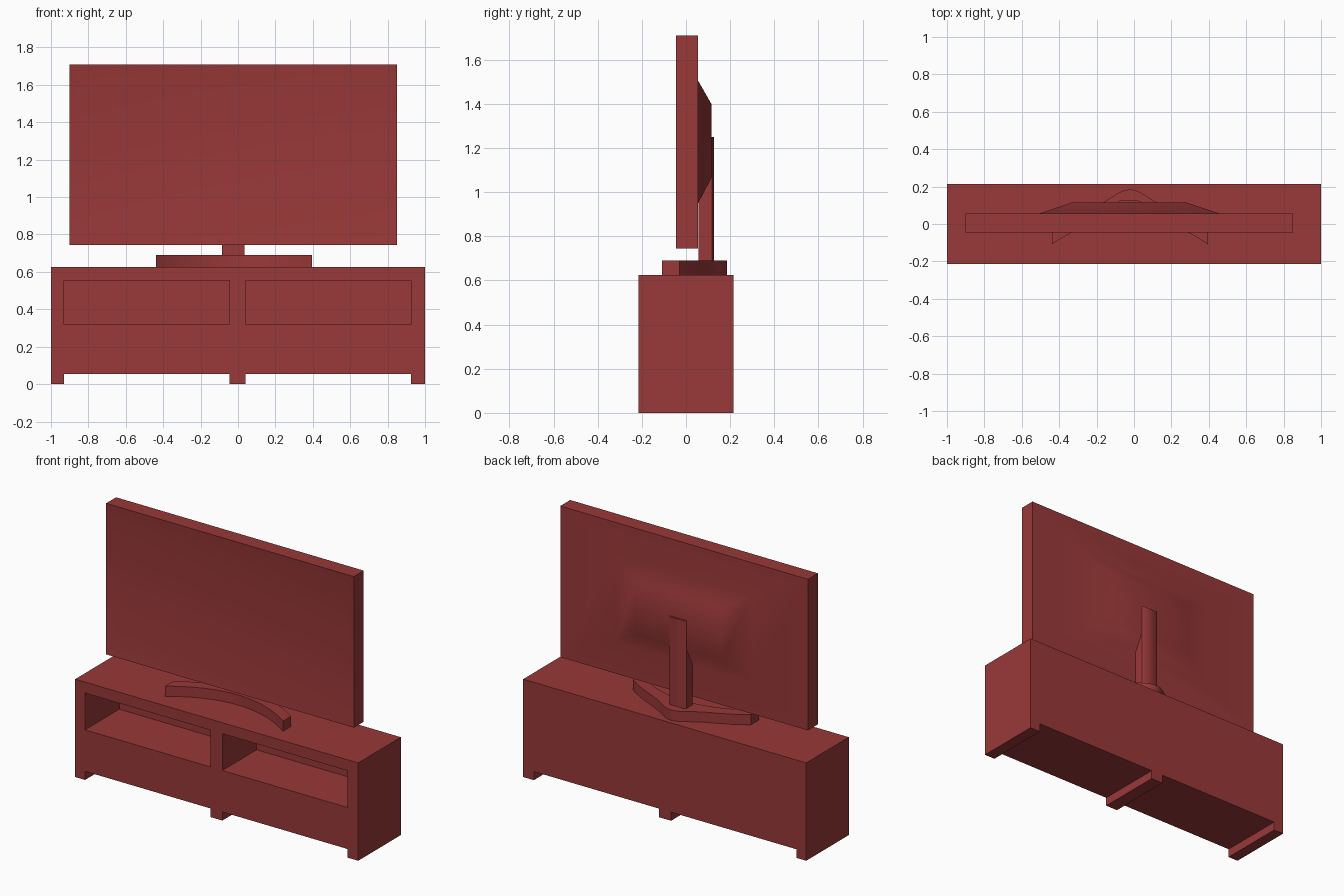
import bpy, bmesh, math

if "Cube" in bpy.data.objects:
    bpy.data.objects.remove(bpy.data.objects["Cube"])

red = bpy.data.materials.new("dark_red")
red.diffuse_color = (0.32, 0.04, 0.04, 1)
red.use_nodes = True
red.node_tree.nodes["Principled BSDF"].inputs["Base Color"].default_value = red.diffuse_color


def finish(name, bm, angle=None):
    bmesh.ops.recalc_face_normals(bm, faces=bm.faces)
    me = bpy.data.meshes.new(name)
    bm.to_mesh(me)
    bm.free()
    ob = bpy.data.objects.new(name, me)
    bpy.context.collection.objects.link(ob)
    me.materials.append(red)
    bpy.ops.object.select_all(action='DESELECT')
    ob.select_set(True)
    bpy.context.view_layer.objects.active = ob
    if angle:
        bpy.ops.object.shade_smooth_by_angle(angle=math.radians(angle))
    return ob


def loft(name, rings, angle=None):
    """Skin a list of closed point rings and cap both ends."""
    bm = bmesh.new()
    loops = [[bm.verts.new(p) for p in ring] for ring in rings]
    for a, b in zip(loops, loops[1:]):
        n = len(a)
        for i in range(n):
            j = (i + 1) % n
            bm.faces.new((a[i], a[j], b[j], b[i]))
    bm.faces.new(loops[0])
    bm.faces.new(loops[-1])
    return finish(name, bm, angle)


def rect(x0, x1, z0, z1, y):
    return [(x0, y, z0), (x1, y, z0), (x1, y, z1), (x0, y, z1)]


# Cabinet body: front outline with three full-depth feet, extruded in y
outline = [(-1, 0), (-.93, 0), (-.93, .055), (-.045, .055), (-.045, 0),
           (.04, 0), (.04, .055), (.925, .055), (.925, 0), (1, 0),
           (1, .625), (-1, .625)]
cabinet = loft("cabinet", [[(x, y, z) for x, z in outline]
                           for y in (-.215, .215)])

# Two open compartments cut into the front
for x0, x1 in ((-.93, -.045), (.04, .925)):
    cutter = loft("compartment_cutter", [rect(x0, x1, .32, .555, y)
                                         for y in (-.3, .13)])
    cutter.hide_render = True
    mod = cabinet.modifiers.new("compartment", 'BOOLEAN')
    mod.object = cutter
    mod.operation = 'DIFFERENCE'
    mod.solver = 'EXACT'
    bpy.context.view_layer.objects.active = cabinet
    bpy.ops.object.modifier_apply(modifier=mod.name)
    bpy.data.objects.remove(cutter, do_unlink=True)

# Television: shallow recessed screen, slab body, tapered rear housing
loft("television", [
    rect(-.84, .79, .805, 1.65, -.033),
    rect(-.90, .85, .745, 1.71, -.045),
    rect(-.90, .85, .745, 1.71, .055),
    rect(-.51, .46, .95, 1.505, .055),
    rect(-.33, .28, 1.065, 1.40, .115)], 40)

# Stand neck running up behind the housing
loft("stand_neck", [rect(-.085, .035, .685, 1.25, .056),
                    rect(-.085, .035, .685, 1.25, .118),
                    rect(-.075, .025, .685, 1.25, .126)], 40)

# Curved stand base: bowed bar with a rounded bulge at the back
CX, HALF, N = -.022, .417, 32
front, back = [], []
for i in range(N + 1):
    d = HALF * (2 * i / N - 1)
    bow = -.83 * d * d
    bulge = .07 * math.exp(-(d / .12) ** 2)
    front.append((CX + d, .035 + bow))
    back.append((CX + d, .115 + bow + bulge))
ring = front + back[::-1]
loft("stand_base", [[(x, y, z) for x, y in ring] for z in (.625, .69)], 30)
